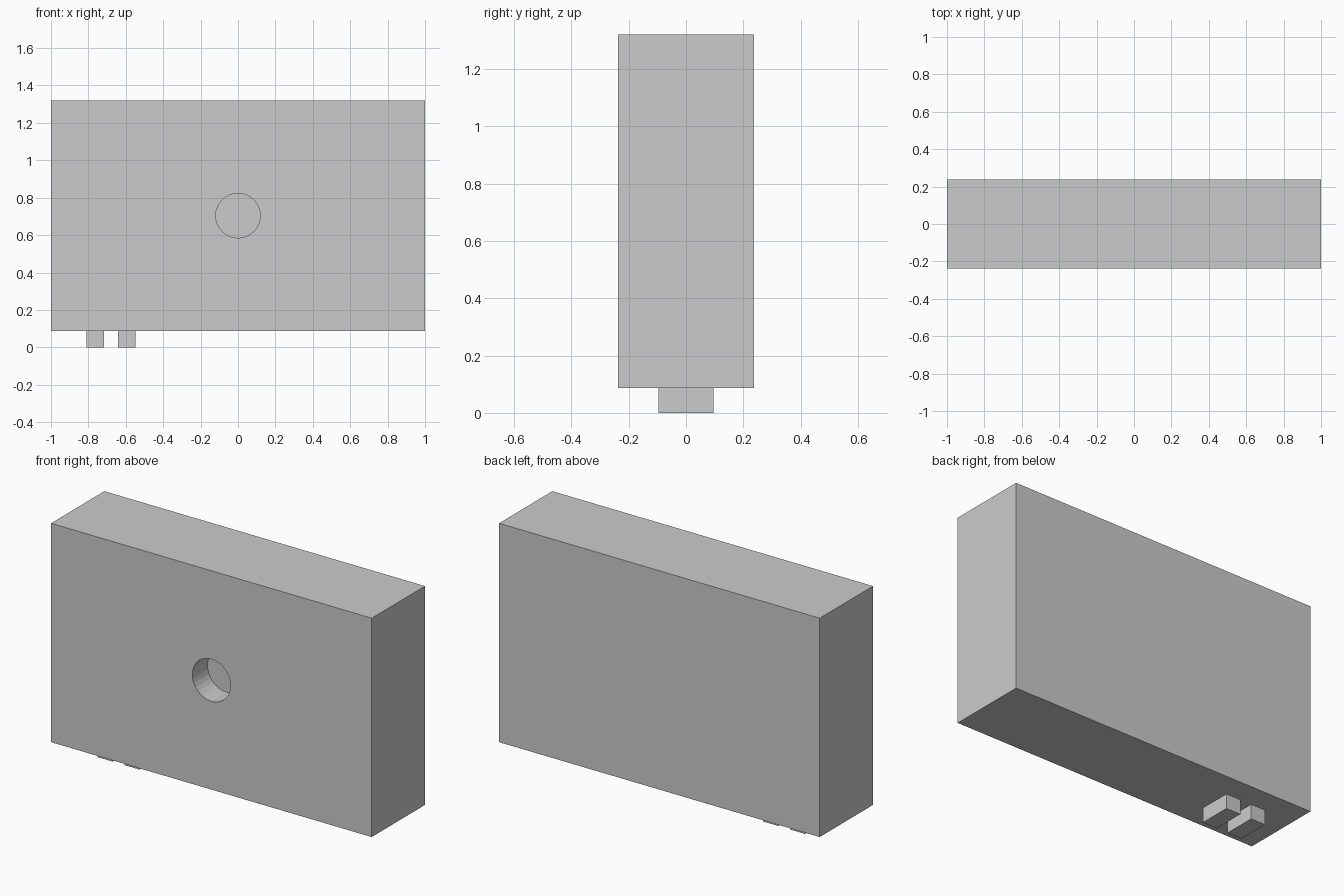
import bpy
from math import pi

if "Cube" in bpy.data.objects:
    bpy.data.objects.remove(bpy.data.objects["Cube"])

Z0, Z1 = 0.087, 1.321   # underside and top of the body
HALF_D = 0.237
HOLE_DEPTH = 0.135


def box(name, lo, hi):
    bpy.ops.mesh.primitive_cube_add(size=1, location=[(a + b) / 2 for a, b in zip(lo, hi)])
    ob = bpy.context.object
    ob.name = name
    ob.scale = [b - a for a, b in zip(lo, hi)]
    bpy.ops.object.transform_apply(location=False, rotation=False, scale=True)
    return ob


# Main body
body = box("body", (-1, -HALF_D, Z0), (1, HALF_D, Z1))

# Blind round hole in the front face
bpy.ops.mesh.primitive_cylinder_add(vertices=32, radius=0.119, depth=2 * HOLE_DEPTH,
                                    location=(0, -HALF_D, (Z0 + Z1) / 2),
                                    rotation=(pi / 2, 0, 0))
cutter = bpy.context.object
cutter.name = "hole_cutter"
mod = body.modifiers.new("front_hole", 'BOOLEAN')
mod.operation = 'DIFFERENCE'
mod.solver = 'EXACT'
mod.object = cutter
bpy.context.view_layer.objects.active = body
bpy.ops.object.modifier_apply(modifier=mod.name)
bpy.data.objects.remove(cutter, do_unlink=True)

# Two plug prongs under the left end
for name, x in (("outer_prong", -0.763), ("inner_prong", -0.595)):
    box(name, (x - 0.047, -0.096, 0), (x + 0.047, 0.096, Z0))
